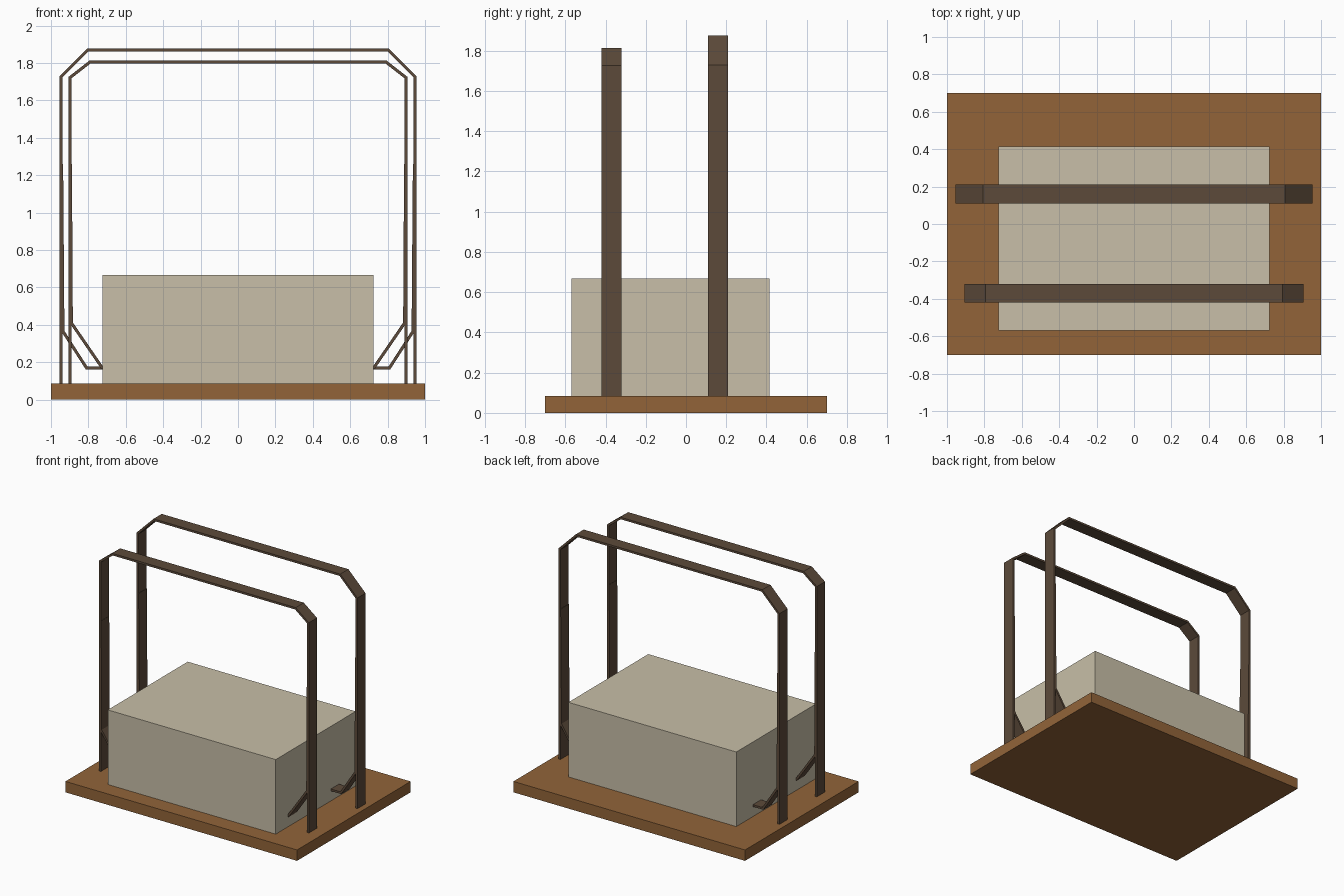
import bpy
import bmesh

cube = bpy.data.objects.get("Cube")
if cube:
    bpy.data.objects.remove(cube, do_unlink=True)


def make_material(name, srgb):
    linear = [((c / 255 + 0.055) / 1.055) ** 2.4 for c in srgb] + [1.0]
    mat = bpy.data.materials.new(name)
    mat.use_nodes = True
    mat.diffuse_color = linear
    bsdf = mat.node_tree.nodes["Principled BSDF"]
    bsdf.inputs["Base Color"].default_value = linear
    bsdf.inputs["Roughness"].default_value = 0.8
    return mat


wood = make_material("warm brown wood", (146, 100, 57))
stone = make_material("pale beige", (200, 191, 168))
leather = make_material("dark brown strap", (92, 74, 58))


def add_box(name, low, high, mat):
    centre = [(a + b) / 2 for a, b in zip(low, high)]
    bpy.ops.mesh.primitive_cube_add(size=1, location=centre)
    obj = bpy.context.object
    obj.name = name
    obj.scale = [b - a for a, b in zip(low, high)]
    bpy.ops.object.transform_apply(location=False, rotation=False, scale=True)
    obj.data.materials.append(mat)
    return obj


def add_strap(name, path, y, width=0.1, thickness=0.016):
    """Flat band following an x-z path, thickened evenly around it."""
    bm = bmesh.new()
    rows = [[bm.verts.new((x, y + s * width / 2, z)) for s in (-1, 1)]
            for x, z in path]
    for a, b in zip(rows, rows[1:]):
        bm.faces.new((a[0], b[0], b[1], a[1]))
    mesh = bpy.data.meshes.new(name)
    bm.to_mesh(mesh)
    bm.free()
    mesh.materials.append(leather)
    obj = bpy.data.objects.new(name, mesh)
    bpy.context.collection.objects.link(obj)
    solid = obj.modifiers.new("thickness", "SOLIDIFY")
    solid.thickness = thickness
    solid.offset = 0
    solid.use_even_offset = True
    return obj


# Base board and the block standing on it
BASE_TOP = 0.085
add_box("base_board", (-1, -0.7, 0), (1, 0.7, BASE_TOP), wood)
add_box("block", (-0.725, -0.57, BASE_TOP), (0.725, 0.415, 0.667), stone)

# Each hoop: half of its outline, plus the brace running from post to block
hoops = {
    "back": (0.16,
             [(0.946, BASE_TOP), (0.946, 1.726), (0.803, 1.869)],
             [(0.943, 1.26), (0.936, 0.365), (0.81, 0.17), (0.72, 0.17)]),
    "front": (-0.37,
              [(0.898, BASE_TOP), (0.898, 1.722), (0.79, 1.806)],
              [(0.896, 1.26), (0.891, 0.41), (0.724, 0.167)]),
}
for place, (y, half, brace) in hoops.items():
    mirrored = [(-x, z) for x, z in reversed(half)]
    add_strap(place + "_hoop", half + mirrored, y)
    for side, sign in (("left", 1), ("right", -1)):
        add_strap(f"{place}_{side}_brace", [(sign * x, z) for x, z in brace], y)
